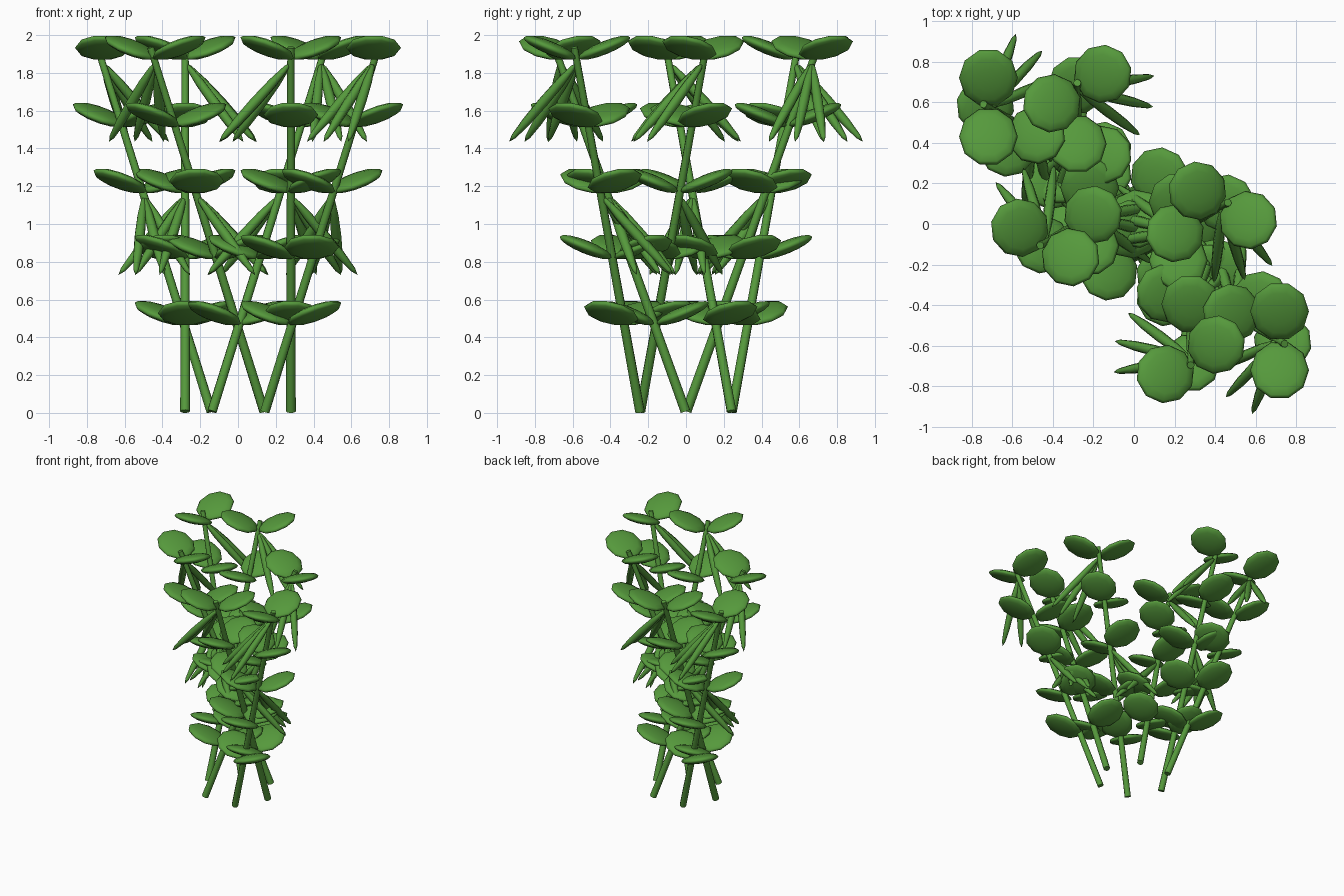
import bpy, math
from mathutils import Vector, Matrix

if "Cube" in bpy.data.objects:
    bpy.data.objects.remove(bpy.data.objects["Cube"])

green = bpy.data.materials.new("leaf green")
green.diffuse_color = (0.092, 0.32, 0.045, 1)
green.use_nodes = True
green.node_tree.nodes["Principled BSDF"].inputs["Base Color"].default_value = green.diffuse_color

R_BASE, SLOPE = 0.28, 0.36          # ring of stem feet, sideways lean per unit height
LEVELS = [0.45, 0.80, 1.15, 1.50, 1.855]


def direction(deg):
    a = math.radians(deg)
    return Vector((math.cos(a), math.sin(a), 0))


def finish(name):
    ob = bpy.context.object
    ob.name = name
    ob.data.materials.append(green)
    bpy.ops.object.shade_smooth_by_angle(angle=math.radians(50))
    return ob


def ellipsoid(name, centre, azimuth, pitch, size, segs, rings):
    # local x points outward along azimuth, raised by pitch
    bpy.ops.mesh.primitive_uv_sphere_add(segments=segs, ring_count=rings, radius=1)
    ob = finish(name)
    ob.data.transform(Matrix.Diagonal((*size, 1)))
    ob.matrix_world = (Matrix.Translation(centre)
                       @ Matrix.Rotation(math.radians(azimuth), 4, 'Z')
                       @ Matrix.Rotation(-math.radians(pitch), 4, 'Y'))


def pod(name, start, azimuth):
    # slim hanging pod whose long axis is the sphere's pole axis
    end = start + direction(azimuth) * 0.385 + Vector((0, 0, -0.42))
    axis = end - start
    bpy.ops.mesh.primitive_uv_sphere_add(segments=7, ring_count=6, radius=1)
    ob = finish(name)
    ob.data.transform(Matrix.Diagonal((0.028, 0.028, axis.length / 2, 1)))
    ob.matrix_world = (Matrix.Translation((start + end) / 2)
                       @ axis.to_track_quat('Z', 'Y').to_matrix().to_4x4())


for k in range(6):
    lean = -90 + 60 * k
    foot = direction(-90 - lean) * R_BASE

    def on_stem(z):
        return foot + direction(lean) * SLOPE * z + Vector((0, 0, z))

    # stem
    a, b = on_stem(0.008), on_stem(1.935)
    bpy.ops.mesh.primitive_cone_add(vertices=8, radius1=0.026, radius2=0.019,
                                    depth=(b - a).length)
    stem = finish(f"stem_{k}")
    stem.matrix_world = (Matrix.Translation((a + b) / 2)
                         @ (b - a).to_track_quat('Z', 'Y').to_matrix().to_4x4())

    for i, z in enumerate(LEVELS):
        node = on_stem(z)
        # opposite pair of round leaves, turned at each level
        for s in (0, 180):
            az = lean + 120 * i + s
            ellipsoid(f"leaf_{k}_{i}_{s}", node + direction(az) * 0.145 + Vector((0, 0, 0.078)),
                      az, 22, (0.155, 0.145, 0.035), 10, 8)
        # fan of three pods on every second level
        if i in (2, 4):
            for d in (-23, 0, 23):
                pod(f"pod_{k}_{i}_{d}", node, lean + 16.4 + 60 * i + d)
